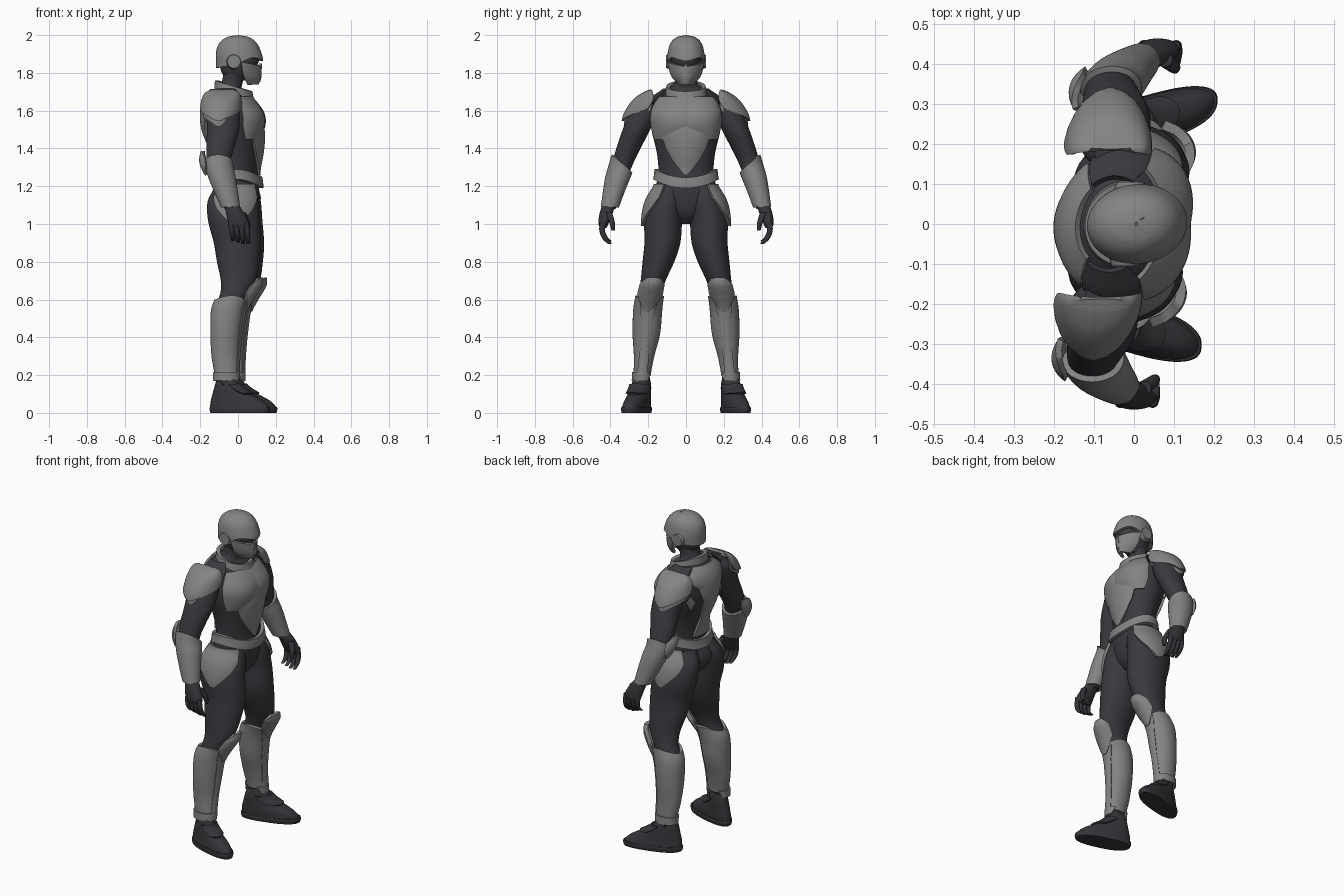
import bpy, bmesh
from math import sin, cos, pi, radians, copysign
from mathutils import Matrix

if "Cube" in bpy.data.objects:
    bpy.data.objects.remove(bpy.data.objects["Cube"])


def material(name, r, g, b):
    mat = bpy.data.materials.new(name)
    mat.use_nodes = True
    mat.diffuse_color = (r, g, b, 1)
    mat.node_tree.nodes["Principled BSDF"].inputs["Base Color"].default_value = (r, g, b, 1)
    return mat


armour = material("armour grey", .225, .232, .226)
suit = material("suit charcoal", .043, .04, .048)
leather = material("glove and boot charcoal", .036, .034, .04)


def finish(name, bm, mat, thick=0):
    """Turn a bmesh into a smooth object, slightly twisted to the stance."""
    for v in bm.verts:
        v.co.x += .065 * v.co.y
    bmesh.ops.recalc_face_normals(bm, faces=bm.faces)
    mesh = bpy.data.meshes.new(name)
    bm.to_mesh(mesh)
    bm.free()
    mesh.materials.append(mat)
    obj = bpy.data.objects.new(name, mesh)
    bpy.context.collection.objects.link(obj)
    bpy.ops.object.select_all(action="DESELECT")
    obj.select_set(True)
    bpy.context.view_layer.objects.active = obj
    if thick:
        mod = obj.modifiers.new("thickness", "SOLIDIFY")
        mod.thickness, mod.offset = thick, 0
        bpy.ops.object.modifier_apply(modifier=mod.name)
    bpy.ops.object.shade_smooth_by_angle(angle=radians(38))


def sample(rows, z):
    """Smoothly interpolate rows of (z, x, y, radius x, radius y), top first."""
    z = min(max(z, rows[-1][0]), rows[0][0])
    last = len(rows) - 1
    i = next(k for k in range(last) if z >= rows[k + 1][0])
    a, b, prev, after = rows[i], rows[i + 1], rows[max(i - 1, 0)], rows[min(i + 2, last)]
    h = b[0] - a[0]
    t = (z - a[0]) / h
    out = []
    for k in range(1, len(a)):
        ma = (b[k] - prev[k]) / (b[0] - prev[0]) * h
        mb = (after[k] - a[k]) / (after[0] - a[0]) * h
        d = b[k] - a[k]
        out.append(a[k] + t * (ma + t * (3 * d - 2 * ma - mb + t * (ma + mb - 2 * d))))
    return out


def ring(*heights):
    return [(z, 0, 360) for z in heights]


def shell(name, rows, mat, spans=None, off=0, bulge=0, thick=.016, power=1,
          rise=None, splay=0, side=1, steps=5, cols=48):
    """Closed body from rows, or a plate on it bounded by (z, angle, angle) spans."""
    solid = spans is None
    spans = spans or ring(*[r[0] for r in rows])
    bm = bmesh.new()
    grid = []
    count = (len(spans) - 1) * steps
    for j in range(count + 1):
        i = min(j // steps, len(spans) - 2)
        t = j / steps - i
        z0, low, high = [p + (q - p) * t for p, q in zip(spans[i], spans[i + 1])]
        v = j / count
        line = []
        for k in range(cols + 1):
            u = k / cols
            a = radians(low + (high - low) * u)
            z = z0 + (rise(a, v) if rise else 0)
            x, y, rx, ry = sample(rows, z)
            grow = off + bulge * sin(pi * u) * sin(pi * v)
            c, s = [copysign(abs(f) ** power, f) for f in (cos(a), sin(a))]
            dx = max(rx + grow, 0) * c
            dy = max(ry + grow, 0) * s
            line.append(bm.verts.new((x + dx, side * (y + dy + splay * dx), z)))
        grid.append(line)
    for top, low in zip(grid, grid[1:]):
        for k in range(cols):
            bm.faces.new((top[k], top[k + 1], low[k + 1], low[k]))
    bmesh.ops.remove_doubles(bm, verts=bm.verts, dist=.0003)
    if solid:
        bmesh.ops.holes_fill(bm, edges=bm.edges, sides=0)
    finish(name, bm, mat, 0 if solid else thick)


def pair(name, *args, **options):
    for side, word in ((1, "left"), (-1, "right")):
        shell(word + "_" + name, *args, side=side, **options)


def disc(name, x, y, z, radius, depth, mat):
    for side, word in ((1, "left"), (-1, "right")):
        bm = bmesh.new()
        place = Matrix.Translation((x, side * y, z)) @ Matrix.Rotation(side * -pi / 2, 4, "X")
        bmesh.ops.create_cone(bm, cap_ends=True, segments=24, radius1=radius,
                              radius2=radius * .8, depth=depth, matrix=place)
        finish(word + "_" + name, bm, mat)


# Torso and neck
torso = [(1.8, -.02, 0, .055, .058), (1.74, -.035, 0, .058, .062), (1.71, -.055, 0, .075, .1),
         (1.66, -.045, 0, .115, .165), (1.58, -.025, 0, .145, .19), (1.5, -.02, 0, .143, .183),
         (1.38, -.005, 0, .117, .155), (1.28, 0, 0, .104, .146), (1.2, 0, 0, .112, .158),
         (1.12, -.02, 0, .126, .16), (1.05, -.015, 0, .1, .1), (1, -.01, 0, .05, .04)]
shell("torso", torso, suit)

# Chest, abdomen and back plates
pair("chest_plate", torso, armour, [(1.67, -1, 55), (1.6, -1, 66), (1.52, -1, 68), (1.45, 42, 64)],
     off=.007, bulge=.014)
shell("abdomen_plate", torso, armour, [(1.53, -9, 9), (1.47, -44, 44), (1.4, -38, 38),
      (1.34, -26, 26), (1.26, -3, 3)], off=.005, bulge=.012)
shell("spine_plate", torso, armour, [(1.71, 130, 230), (1.65, 126, 234), (1.6, 150, 210),
      (1.5, 162, 198), (1.38, 167, 193), (1.27, 155, 205)], off=.01, bulge=.013)
pair("back_stud", torso, armour, [(1.54, 136, 140), (1.51, 130, 146), (1.47, 136, 140)], off=.006)
pair("neck_strap", torso, suit, [(1.71, 60, 125), (1.68, 55, 125), (1.64, 62, 118)], off=.016)

# Collar
collar = [(1.78, -.03, 0, .08, .083), (1.7, -.025, 0, .09, .098), (1.64, -.02, 0, .098, .106)]
shell("collar", collar, armour, ring(1.73, 1.685), thick=.022, rise=lambda a, v: -.03 * cos(a))

# Belt
shell("belt", torso, armour, ring(1.245, 1.22, 1.19), off=.012, thick=.02,
      rise=lambda a, v: .045 * sin(a) ** 2)

# Helmet with a dipping brow, dark visor face, jaw guard and ear discs
head = [(1.993, 0, 0, 0, 0), (1.984, 0, 0, .054, .045), (1.955, 0, 0, .095, .078),
        (1.91, .003, 0, .115, .092), (1.86, .008, 0, .12, .096),
        (1.81, -.005, 0, .103, .086), (1.76, -.01, 0, .068, .06)]
shell("head", head[2:], suit, off=-.018)
shell("helmet", head, armour, ring(1.993, 1.984, 1.955, 1.91, 1.845), off=-.004,
      rise=lambda a, v: v * (.018 * cos(a) + .06 * sin(a) ** 2 * max(cos(a), 0)))
jaw = [(1.87, .015, 0, .104, .094), (1.84, .018, 0, .1, .092), (1.78, .02, 0, .096, .074),
       (1.74, .032, 0, .074, .036)]
shell("jaw_guard", jaw, armour, [(1.836, -85, 85), (1.79, -80, 80), (1.742, -70, 70)],
      off=-.004, power=1.25, rise=lambda a, v: .02 * (1 - v) * sin(a) ** 2)
shell("nose_ridge", jaw, armour, [(1.85, -4, 4), (1.8, -10, 10), (1.75, -6, 6)], power=1.25)
disc("ear_disc", -.015, .092, 1.86, .043, .026, armour)

# Legs
leg = [(1.2, -.01, .08, .105, .076), (1.12, -.02, .102, .134, .095), (1.02, -.015, .12, .136, .1),
       (.9, .005, .125, .125, .095), (.8, .01, .146, .112, .084), (.7, .012, .174, .092, .066),
       (.63, -.008, .19, .074, .06), (.55, -.04, .202, .073, .061), (.42, -.052, .21, .064, .057),
       (.3, -.054, .222, .056, .038), (.2, -.046, .232, .047, .03), (.1, -.048, .235, .045, .033)]
pair("leg", leg, suit)

# Hip, knee, shin and ankle guards
pair("hip_guard", leg, armour, [(1.21, 25, 130), (1.14, 25, 135), (1.08, 42, 122), (.99, 80, 90)],
     off=.008, bulge=.006)
pair("shin_guard", leg, armour, ring(.62, .55, .42, .3, .2), off=.008,
     rise=lambda a, v: -.025 * (1 - v) * cos(a) ** 2)
pair("shin_ridge", leg, armour, [(.6, -35, 35), (.5, -22, 22), (.35, -20, 20), (.21, -30, 30)],
     off=.015, bulge=.004)
pair("knee_guard", leg, armour, [(.715, -20, 20), (.68, -42, 42), (.63, -46, 46), (.54, -8, 8)],
     off=.02, bulge=.016, thick=.024)
pair("ankle_guard", leg, armour, [(.215, -60, 240), (.17, -35, 215)], off=.016)
disc("ankle_stud", -.05, .272, .165, .022, .02, leather)

# Boots with thicker soles, toes turned out
boot = [(.19, -.046, .235, .05, .04), (.14, -.04, .238, .07, .049), (.1, -.016, .247, .105, .053),
        (.065, .01, .255, .14, .057), (.03, .024, .262, .158, .06), (.01, .024, .262, .158, .06)]
pair("boot", boot, leather, power=.88, splay=.27)
sole = [(.032, .026, .262, .16, .062), (.02, .026, .262, .163, .064), (0, .026, .262, .158, .06)]
pair("sole", sole, leather, power=.82, splay=.27)
pair("boot_strap", boot, leather, [(.15, -80, 80), (.12, -70, 70), (.1, -60, 60)], off=.003,
     power=.88, splay=.27)

# Arms
arm = [(1.67, -.06, .18, .05, .04), (1.62, -.065, .212, .084, .074), (1.5, -.062, .262, .085, .073),
       (1.4, -.075, .305, .073, .064), (1.32, -.08, .336, .062, .056), (1.25, -.062, .36, .058, .052),
       (1.15, -.032, .388, .045, .04), (1.08, -.01, .405, .034, .032)]
pair("arm", arm, suit)

# Forearm and elbow guards
pair("forearm_guard", arm, armour, ring(1.32, 1.25, 1.15, 1.09), off=.007,
     rise=lambda a, v: .045 * (1 - v) * sin(a))
pair("elbow_guard", arm, armour, [(1.385, 165, 195), (1.35, 142, 208), (1.31, 142, 208),
     (1.26, 170, 185)], off=.02, bulge=.012)

# Layered pointed shoulder pads, straight along the neck side
pad = [(1.705, -.07, .185, .05, 0), (1.692, -.072, .185, .082, .035), (1.66, -.075, .185, .097, .083),
       (1.61, -.078, .185, .103, .122), (1.56, -.08, .185, .103, .145), (1.5, -.08, .185, .1, .15)]
pair("shoulder_pad", pad, armour, [(1.705, -15, 195), (1.692, -12, 192), (1.66, -8, 188),
     (1.61, 8, 172), (1.545, 86, 94)])
pair("lower_shoulder_pad", pad, armour, [(1.65, -5, 185), (1.6, 2, 178), (1.57, 25, 155),
     (1.52, 86, 94)], off=-.014)

# Gloves: palm, curled fingers and thumb
palm = [(1.11, -.012, .405, .036, .035), (1.05, .016, .425, .05, .034),
        (1, .032, .437, .054, .026), (.98, .032, .438, .045, .018)]
pair("palm", palm, leather)
for n, finger in enumerate(("little", "ring", "middle", "index")):
    x = -.008 + .027 * n
    drop = .008 * min(n, 2)
    rows = [(1.01, x, .441, .014, .016), (.96, x + .004, .443, .014, .015),
            (.925 - drop / 2, x + .008, .425, .012, .014), (.91 - drop, x + .008, .402, .009, .01)]
    pair(finger + "_finger", rows, leather, cols=12)
thumb = [(1.06, .05, .41, .02, .018), (1.01, .074, .392, .016, .015), (.965, .078, .385, .009, .01)]
pair("thumb", thumb, leather, cols=12)
